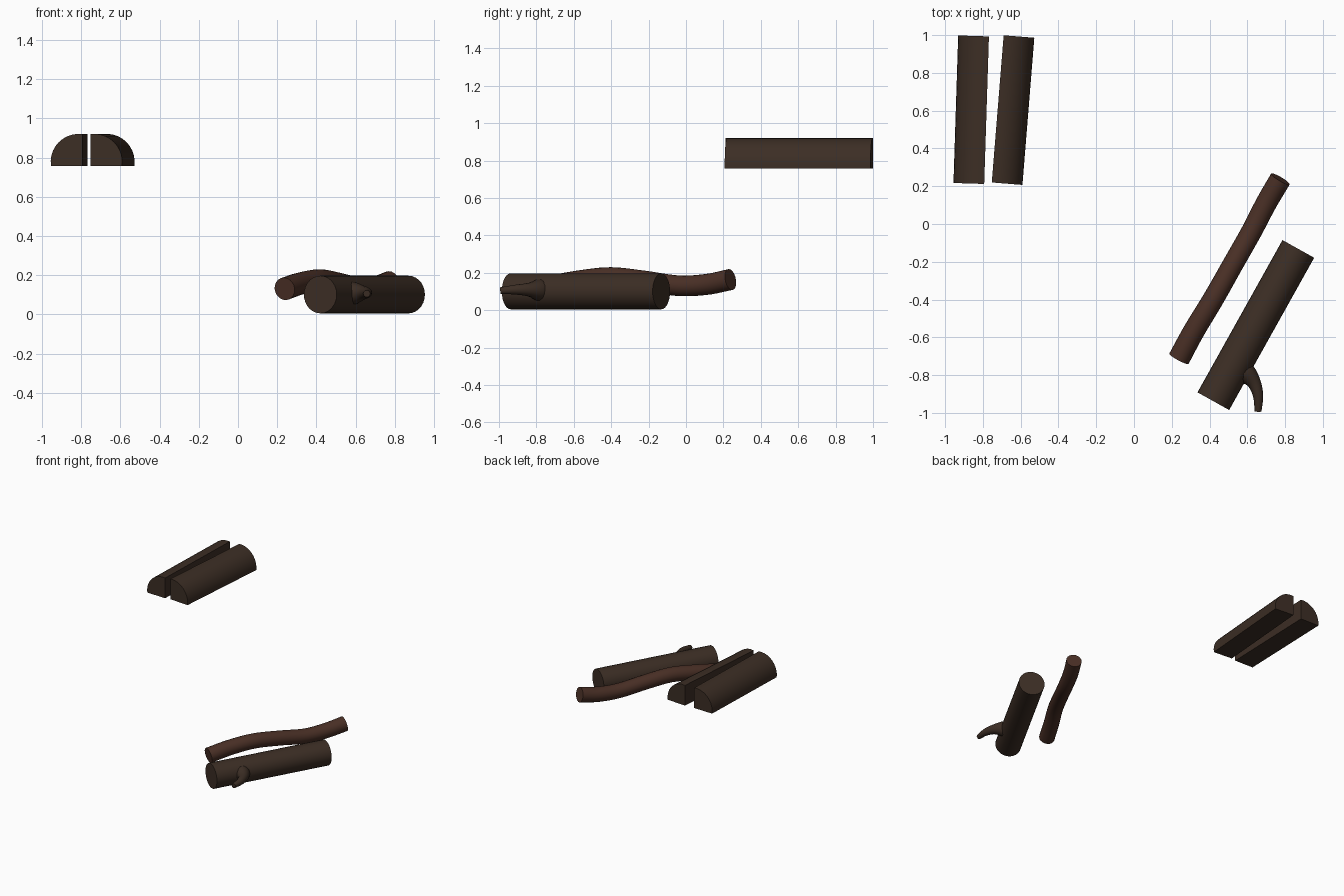
import bpy, bmesh, math
from mathutils import Vector

if "Cube" in bpy.data.objects:
    bpy.data.objects.remove(bpy.data.objects["Cube"])


def material(name, rgb):
    m = bpy.data.materials.new(name)
    m.diffuse_color = (*rgb, 1)
    m.use_nodes = True
    m.node_tree.nodes["Principled BSDF"].inputs["Base Color"].default_value = m.diffuse_color
    return m


BARK = material("dark_bark", (0.045, 0.027, 0.018))
RED_BARK = material("red_bark", (0.068, 0.029, 0.019))


def smooth_path(pts, steps=6):
    """Catmull-Rom through (x, y, z, radius) points."""
    v = [Vector(p) for p in pts]
    v = [2 * v[0] - v[1]] + v + [2 * v[-1] - v[-2]]
    out = []
    for a, b, c, d in zip(v, v[1:], v[2:], v[3:]):
        for i in range(steps):
            t = i / steps
            out.append(0.5 * (2 * b + (c - a) * t + (2 * a - 5 * b + 4 * c - d) * t * t
                              + (3 * b - a - 3 * c + d) * t ** 3))
    return out + [v[-2]]


def sweep(name, path, profile, mat):
    """Sweep a closed (side, up) profile along a path, with capped ends."""
    bm = bmesh.new()
    rings = []
    for i, p in enumerate(path):
        a, b = path[max(i - 1, 0)], path[min(i + 1, len(path) - 1)]
        t = (b.xyz - a.xyz).normalized()
        side = t.cross(Vector((0, 0, 1))).normalized()
        up = side.cross(t)
        rings.append([bm.verts.new(p.xyz + p.w * (side * u + up * w)) for u, w in profile])
    n = len(profile)
    for r, s in zip(rings, rings[1:]):
        for k in range(n):
            bm.faces.new((r[k], r[(k + 1) % n], s[(k + 1) % n], s[k]))
    bm.faces.new(rings[0])
    bm.faces.new(rings[-1])
    bmesh.ops.recalc_face_normals(bm, faces=bm.faces)
    me = bpy.data.meshes.new(name)
    bm.to_mesh(me)
    bm.free()
    me.materials.append(mat)
    ob = bpy.data.objects.new(name, me)
    bpy.context.collection.objects.link(ob)
    bpy.ops.object.select_all(action='DESELECT')
    bpy.context.view_layer.objects.active = ob
    ob.select_set(True)
    bpy.ops.object.shade_smooth_by_angle(angle=math.radians(40))
    return ob


def circle(n):
    return [(math.cos(2 * math.pi * k / n), math.sin(2 * math.pi * k / n)) for k in range(n)]


# thick log
sweep("thick_log", [Vector((0.42, -0.938, 0.101, 0.096)), Vector((0.87, -0.132, 0.101, 0.096))],
      circle(28), BARK)

# twig stub growing from the log
sweep("twig_stub", smooth_path([(0.53, -0.765, 0.105, 0.07), (0.59, -0.79, 0.108, 0.058),
                                (0.635, -0.84, 0.11, 0.037), (0.657, -0.91, 0.11, 0.027),
                                (0.657, -0.993, 0.105, 0.018)]), circle(14), BARK)

# wavy thin branch
sweep("wavy_branch", smooth_path([(0.238, -0.713, 0.13, 0.058), (0.318, -0.565, 0.157, 0.057),
                                  (0.418, -0.4, 0.174, 0.056), (0.52, -0.22, 0.156, 0.055),
                                  (0.622, -0.04, 0.131, 0.055), (0.70, 0.11, 0.138, 0.056),
                                  (0.775, 0.238, 0.164, 0.057)]), circle(20), RED_BARK)

# pair of split logs with quarter-round section
c, r = 0.02, 0.143
a0 = -math.asin(c / r)
arc = [a0 + (math.pi / 2 - 2 * a0) * k / 10 for k in range(11)]
quarter = [(0, 0)] + [(c + r * math.cos(a), c + r * math.sin(a)) for a in arc]
for name, sign, start, end in (("split_log_left", -1, (-0.793, 0.212), (-0.768, 0.993)),
                               ("split_log_right", 1, (-0.753, 0.22), (-0.69, 0.999))):
    sweep(name, [Vector((*start, 0.758, 1)), Vector((*end, 0.758, 1))],
          [(sign * u, w) for u, w in quarter], BARK)
